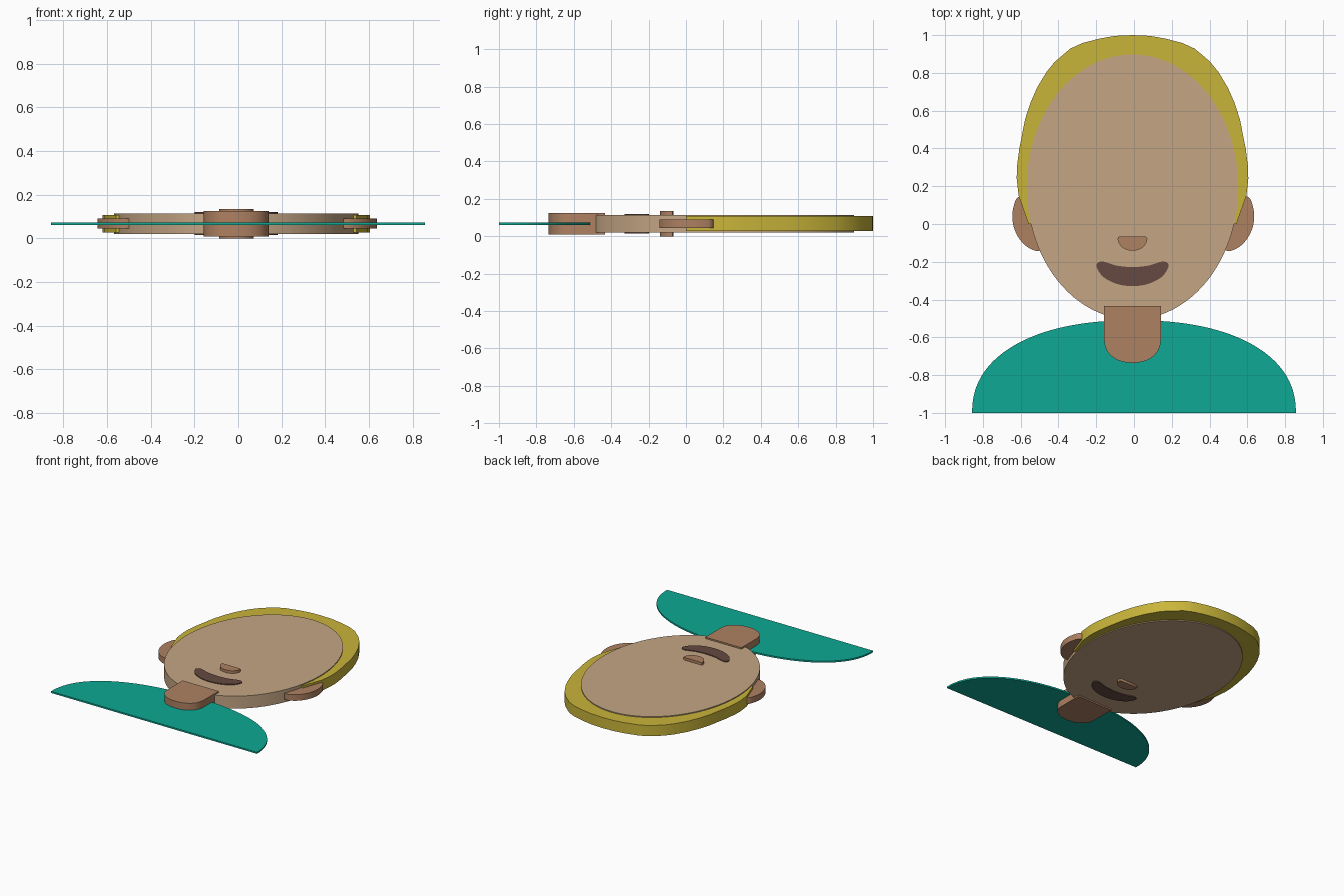
import bpy, bmesh, math
from mathutils import Vector

cube = bpy.data.objects.get("Cube")
if cube:
    bpy.data.objects.remove(cube, do_unlink=True)

MID_Z = 0.067    # every plate is centred on this height
AXIS = -0.008    # symmetry line of the head


def material(name, srgb):
    color = [(c / 255 / 12.92) if c < 11 else ((c / 255 + 0.055) / 1.055) ** 2.4 for c in srgb] + [1.0]
    mat = bpy.data.materials.new(name)
    mat.use_nodes = True
    mat.diffuse_color = color
    mat.node_tree.nodes["Principled BSDF"].inputs["Base Color"].default_value = color
    return mat


face_skin = material("light skin", (197, 166, 133))
dark_skin = material("dark skin", (174, 129, 98))
hair_blond = material("blond hair", (201, 181, 58))
shirt_teal = material("teal shirt", (14, 169, 148))
mouth_brown = material("brown mouth", (102, 74, 65))


def plate(name, outline, half_depth, mat):
    """Extrude a flat outline symmetrically about the middle height."""
    bm = bmesh.new()
    verts = [bm.verts.new((x, y, MID_Z - half_depth)) for x, y in outline]
    base = bm.faces.new(verts)
    top = bmesh.ops.extrude_face_region(bm, geom=[base])["geom"]
    bmesh.ops.translate(bm, vec=(0, 0, 2 * half_depth),
                        verts=[g for g in top if isinstance(g, bmesh.types.BMVert)])
    bmesh.ops.recalc_face_normals(bm, faces=bm.faces)
    mesh = bpy.data.meshes.new(name)
    bm.to_mesh(mesh)
    bm.free()
    obj = bpy.data.objects.new(name, mesh)
    bpy.context.collection.objects.link(obj)
    mesh.materials.append(mat)
    bpy.ops.object.select_all(action="DESELECT")
    obj.select_set(True)
    bpy.context.view_layer.objects.active = obj
    bpy.ops.object.shade_smooth_by_angle(angle=math.radians(32))
    return obj


def mirrored(half):
    """Complete a right half outline, given as offsets from the head axis."""
    right = [(AXIS + x, y) for x, y in half]
    left = [(AXIS - x, y) for x, y in reversed(half) if x > 0]
    return right + left


def arc(cx, cy, rx, ry, start, end, steps, power=2.0):
    pts = []
    for i in range(steps + 1):
        a = math.radians(start + (end - start) * i / steps)
        c, s = math.cos(a), math.sin(a)
        pts.append((cx + rx * math.copysign(abs(c) ** (2 / power), c),
                    cy + ry * math.copysign(abs(s) ** (2 / power), s)))
    return pts


def smooth_loop(pts, steps=5):
    """Closed Catmull-Rom curve through the points."""
    p = [Vector(q) for q in pts]
    n = len(p)
    out = []
    for i in range(n):
        a, b, c, d = (p[(i + k) % n] for k in (-1, 0, 1, 2))
        for j in range(steps):
            t = j / steps
            q = b + (c - a) * t / 2 + (a - b * 2.5 + c * 2 - d / 2) * t**2 \
                + (b * 1.5 - a / 2 - c * 1.5 + d / 2) * t**3
            out.append((q.x, q.y))
    return out


# Shirt: thin sheet with rounded shoulders
plate("shirt", arc(0, -1.0, 0.857, 0.49, 0, 180, 64, power=2.25), 0.006, shirt_teal)

# Head
plate("face", arc(AXIS, 0.196, 0.56, 0.702, 0, 360, 96)[:-1], 0.047, face_skin)

# Hair cap behind the face
hair_half = [(0, 1.0), (0.092, 0.996), (0.172, 0.982), (0.265, 0.958), (0.33, 0.928),
             (0.41, 0.86), (0.455, 0.805), (0.505, 0.722), (0.54, 0.642), (0.569, 0.553),
             (0.6, 0.394), (0.612, 0.3), (0.613, 0.24), (0.603, 0.15), (0.55, 0)]
plate("hair", mirrored(hair_half), 0.040, hair_blond)

# Ears
ear = [(0.45, 0.12), (0.55, 0.15), (0.612, 0.14), (0.635, 0.085), (0.64, 0.03),
       (0.628, -0.03), (0.598, -0.085), (0.555, -0.125), (0.5, -0.142), (0.45, -0.1)]
for side, sign in (("left", 1), ("right", -1)):
    outline = smooth_loop([(AXIS / 2 + sign * x, y) for x, y in ear])
    plate(side + "_ear", outline, 0.023, dark_skin)

# Neck with a rounded lower end
neck = [(AXIS + 0.15, -0.433)] + arc(AXIS, -0.61, 0.15, 0.125, 0, -180, 28, power=2.2) \
    + [(AXIS - 0.15, -0.433)]
plate("neck", neck, 0.058, dark_skin)

# Nose
nose_half = [(0, -0.066), (0.068, -0.066), (0.077, -0.071), (0.079, -0.08), (0.074, -0.098),
             (0.06, -0.119), (0.042, -0.132), (0.02, -0.139), (0, -0.14)]
plate("nose", mirrored(nose_half), 0.067, dark_skin)

# Smiling mouth
mouth_half = [(0, -0.228), (0.08, -0.221), (0.13, -0.206), (0.165, -0.198), (0.19, -0.212),
              (0.185, -0.24), (0.15, -0.284), (0.08, -0.318), (0, -0.329)]
plate("mouth", smooth_loop(mirrored(mouth_half)), 0.053, mouth_brown)
